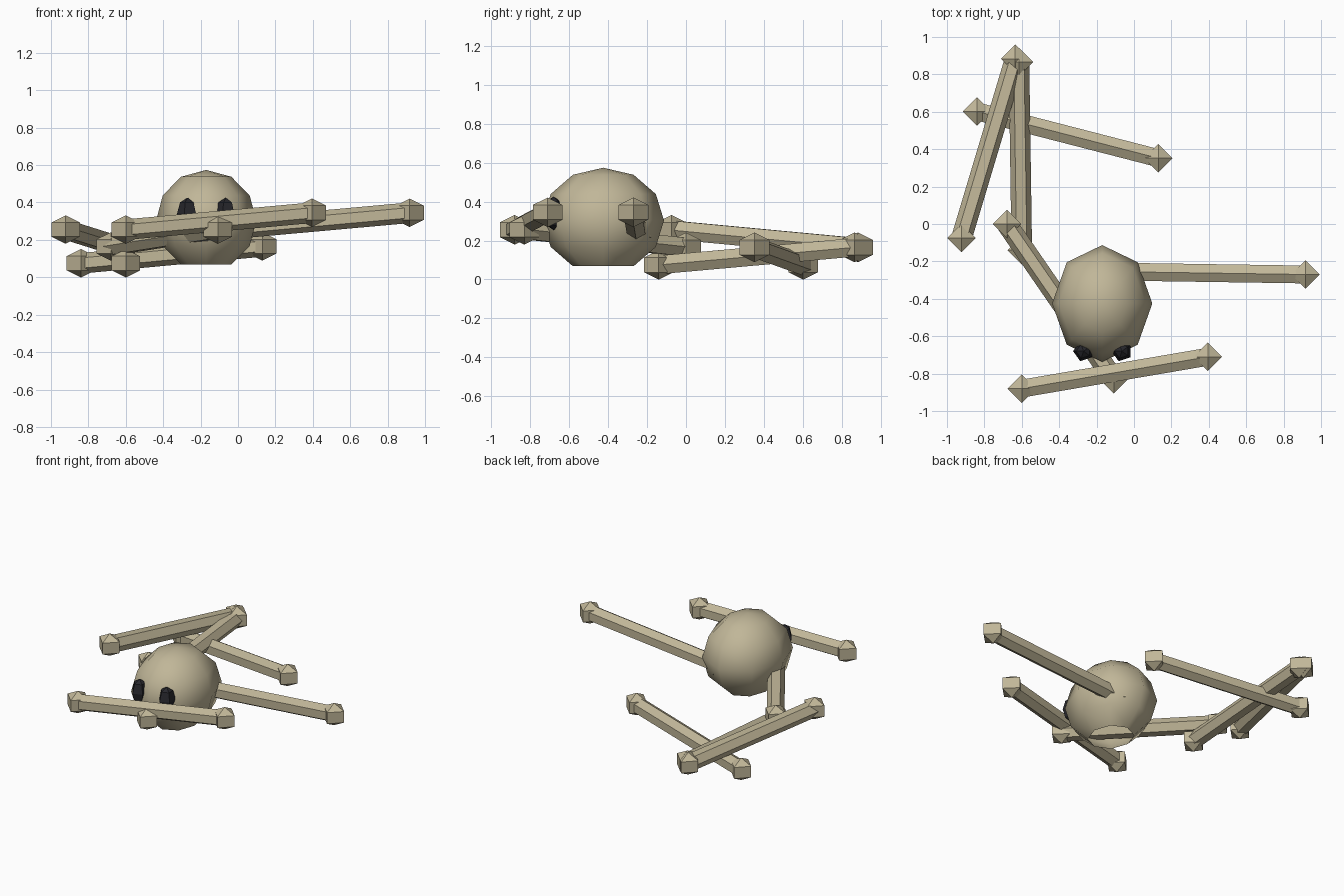
import bpy, bmesh, math
from mathutils import Matrix, Vector

if "Cube" in bpy.data.objects:
    bpy.data.objects.remove(bpy.data.objects["Cube"])


def material(name, rgb):
    m = bpy.data.materials.new(name)
    m.diffuse_color = (*rgb, 1)
    m.use_nodes = True
    m.node_tree.nodes["Principled BSDF"].inputs["Base Color"].default_value = m.diffuse_color
    return m


TAN = material("sandy tan", (0.53, 0.47, 0.315))
BLACK = material("soft black", (0.02, 0.02, 0.025))


def finish(bm, name, mat):
    me = bpy.data.meshes.new(name)
    bm.to_mesh(me)
    bm.free()
    me.materials.append(mat)
    ob = bpy.data.objects.new(name, me)
    bpy.context.collection.objects.link(ob)
    return ob


def ball(name, centre, radii, segments, rings, mat, turn=0.0, open_bottom=False):
    bm = bmesh.new()
    bmesh.ops.create_uvsphere(
        bm, u_segments=segments, v_segments=rings, radius=1,
        matrix=Matrix.Translation(centre) @ Matrix.Diagonal((*radii, 1)) @ Matrix.Rotation(turn, 4, 'Z'))
    if open_bottom:
        low = min(bm.verts, key=lambda v: v.co.z)
        bmesh.ops.delete(bm, geom=[low], context='VERTS')
    return finish(bm, name, mat)


def rod(name, a, b, roll):
    # Six-sided bar between two joints
    a, b = Vector(a), Vector(b)
    d = b - a
    axis = d.normalized()
    side = axis.cross(Vector((0, 0, 1))).normalized()
    frame = Matrix((side, axis.cross(side), axis)).transposed().to_4x4()
    bm = bmesh.new()
    bmesh.ops.create_cone(
        bm, cap_ends=True, segments=6, radius1=0.055, radius2=0.055, depth=d.length,
        matrix=Matrix.Translation((a + b) / 2) @ frame @ Matrix.Rotation(roll, 4, 'Z'))
    bmesh.ops.recalc_face_normals(bm, faces=bm.faces)
    return finish(bm, name, TAN)


# Rounded body, open underneath
body = ball("body", (-0.17, -0.425, 0.303), (0.268, 0.312, 0.271), 8, 6, TAN, open_bottom=True)
for p in body.data.polygons:
    p.use_smooth = True

# Faceted eyes
for label, x in (("left", -0.27), ("right", -0.065)):
    ball(f"eye_{label}", (x, -0.68, 0.34), (0.056, 0.056, 0.086), 5, 4, BLACK, turn=math.pi / 2)

# Limb segments: start, end, roll about the axis
RIDGE = math.pi / 6
limbs = {
    "front_limb": ((-0.60, -0.88, 0.255), (0.395, -0.71, 0.345), 0),
    "right_limb": ((0.918, -0.27, 0.345), (-0.08, -0.255, 0.255), 0),
    "outer_left_limb": ((-0.922, -0.075, 0.255), (-0.635, 0.883, 0.165), RIDGE),
    "inner_left_limb": ((-0.615, 0.865, 0.165), (-0.60, -0.14, 0.075), RIDGE),
    "back_limb": ((-0.84, 0.602, 0.075), (0.13, 0.352, 0.165), 0),
    "crossing_limb": ((-0.68, 0.0, 0.165), (-0.108, -0.83, 0.255), RIDGE),
}
for name, (a, b, roll) in limbs.items():
    rod(name, a, b, roll)
    # Diamond joints at both ends
    for i, p in enumerate((a, b)):
        ball(f"{name}_joint_{i + 1}", p, (0.088, 0.088, 0.076), 4, 3, TAN)
